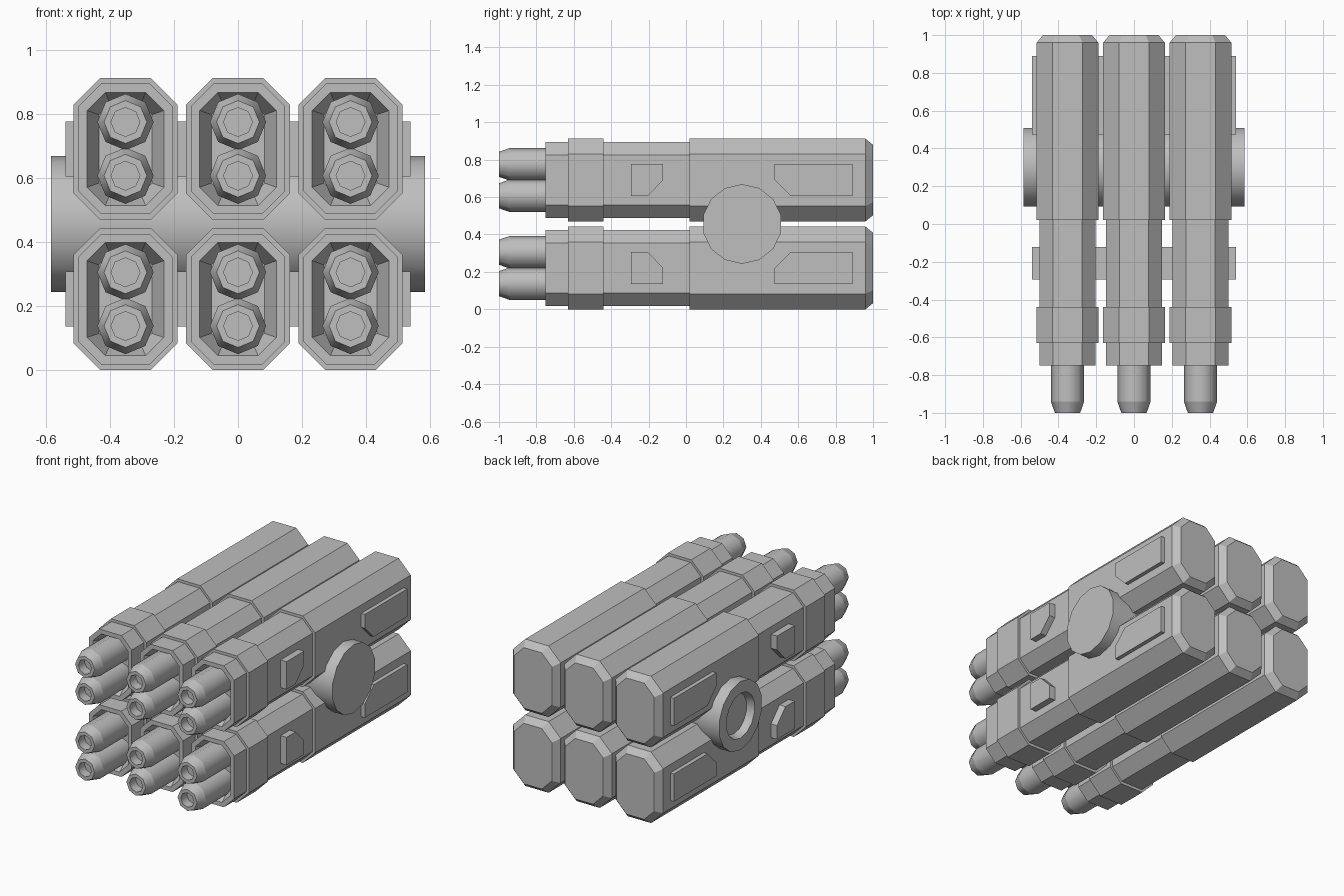
import bpy, bmesh, math
from mathutils import Vector

cube = bpy.data.objects.get("Cube")
if cube:
    bpy.data.objects.remove(cube, do_unlink=True)

grey = bpy.data.materials.new("plain_grey")
grey.use_nodes = True
grey.diffuse_color = (0.52, 0.52, 0.52, 1)
grey.node_tree.nodes["Principled BSDF"].inputs["Base Color"].default_value = grey.diffuse_color


def chamfered(y, hx, hz, c):
    """Chamfered rectangle across the y axis."""
    quarter = [(hx, hz - c), (hx - c, hz)]
    flip = [(-x, z) for x, z in reversed(quarter)]
    half = quarter + flip
    return [Vector((x, y, z)) for x, z in half + [(-x, -z) for x, z in half]]


def circle(pos, r, n, axis):
    """Regular polygon across the x or y axis, with a corner on top."""
    pts = []
    for i in range(n):
        a = 2 * math.pi * i / n
        u, z = r * math.sin(a), r * math.cos(a)
        pts.append(Vector((pos, u, z) if axis == "x" else (u, pos, z)))
    return pts


def loft(name, rings, smooth=False):
    """Skin a list of rings and cap both ends."""
    bm = bmesh.new()
    rows = [[bm.verts.new(p) for p in ring] for ring in rings]
    n = len(rows[0])
    for a, b in zip(rows, rows[1:]):
        for i in range(n):
            j = (i + 1) % n
            bm.faces.new((a[i], a[j], b[j], b[i])).smooth = smooth
    bm.faces.new(rows[0])
    bm.faces.new(rows[-1])
    for row in rows:
        for i in range(n):
            bm.edges.get((row[i], row[(i + 1) % n])).smooth = False
    bmesh.ops.recalc_face_normals(bm, faces=bm.faces)
    mesh = bpy.data.meshes.new(name)
    bm.to_mesh(mesh)
    bm.free()
    mesh.materials.append(grey)
    return mesh


def place(name, mesh, loc=(0, 0, 0)):
    ob = bpy.data.objects.new(name, mesh)
    ob.location = loc
    bpy.context.collection.objects.link(ob)
    return ob


MID = 0.456          # height of the axle and of the mirror plane
ROW = 0.235          # pod row distance from that plane
BIG = (0.163, 0.221, 0.083)
SMALL = (0.147, 0.204, 0.071)

# Pod: recessed mouth, front collar, narrow neck, large rear body
pod = loft("pod", [chamfered(*r) for r in (
    (-0.67, 0.083, 0.142, 0.035),
    (-0.75, 0.12, 0.177, 0.057),
    (-0.75, *SMALL), (-0.63, *SMALL),
    (-0.63, *BIG), (-0.44, *BIG),
    (-0.44, *SMALL), (0.02, *SMALL),
    (0.02, *BIG), (0.96, *BIG),
    (1.0, 0.13, 0.188, 0.069))])

# Barrel: tapered tip with a bored muzzle
barrel = loft("barrel", [circle(y, r, 8, "y") for y, r in (
    (-0.66, 0.088), (-0.94, 0.088), (-1.0, 0.067),
    (-1.0, 0.045), (-0.94, 0.045))], smooth=True)

for row, side in (("upper", 1), ("lower", -1)):
    for col, x in (("right", -0.352), ("middle", 0), ("left", 0.352)):
        z = MID + side * ROW
        place(f"{row}_{col}_pod", pod, (x, 0, z))
        for part, dz in (("top", 0.084), ("bottom", -0.084)):
            place(f"{row}_{col}_{part}_barrel", barrel, (x, 0, z + dz))

# Cross braces running through each row, ending as side plates
front_profile = [(-0.295, 0.149), (-0.205, 0.149), (-0.122, 0.235),
                 (-0.122, 0.321), (-0.295, 0.321)]
rear_profile = [(0.89, 0.149), (0.56, 0.149), (0.474, 0.235),
                (0.474, 0.321), (0.89, 0.321)]
for row, side in (("upper", 1), ("lower", -1)):
    for end, profile in (("front", front_profile), ("rear", rear_profile)):
        name = f"{row}_{end}_cross_brace"
        rings = [[Vector((x, y, MID + side * z)) for y, z in profile]
                 for x in (-0.54, 0.54)]
        place(name, loft(name, rings))

# Axle: closed on its left end, hollowed on its right end
axle = loft("axle", [circle(x, r, 14, "x") for x, r in (
    (-0.54, 0.125), (-0.585, 0.14), (-0.585, 0.213), (0.585, 0.213))], smooth=True)
place("axle", axle, (0, 0.3, MID))
